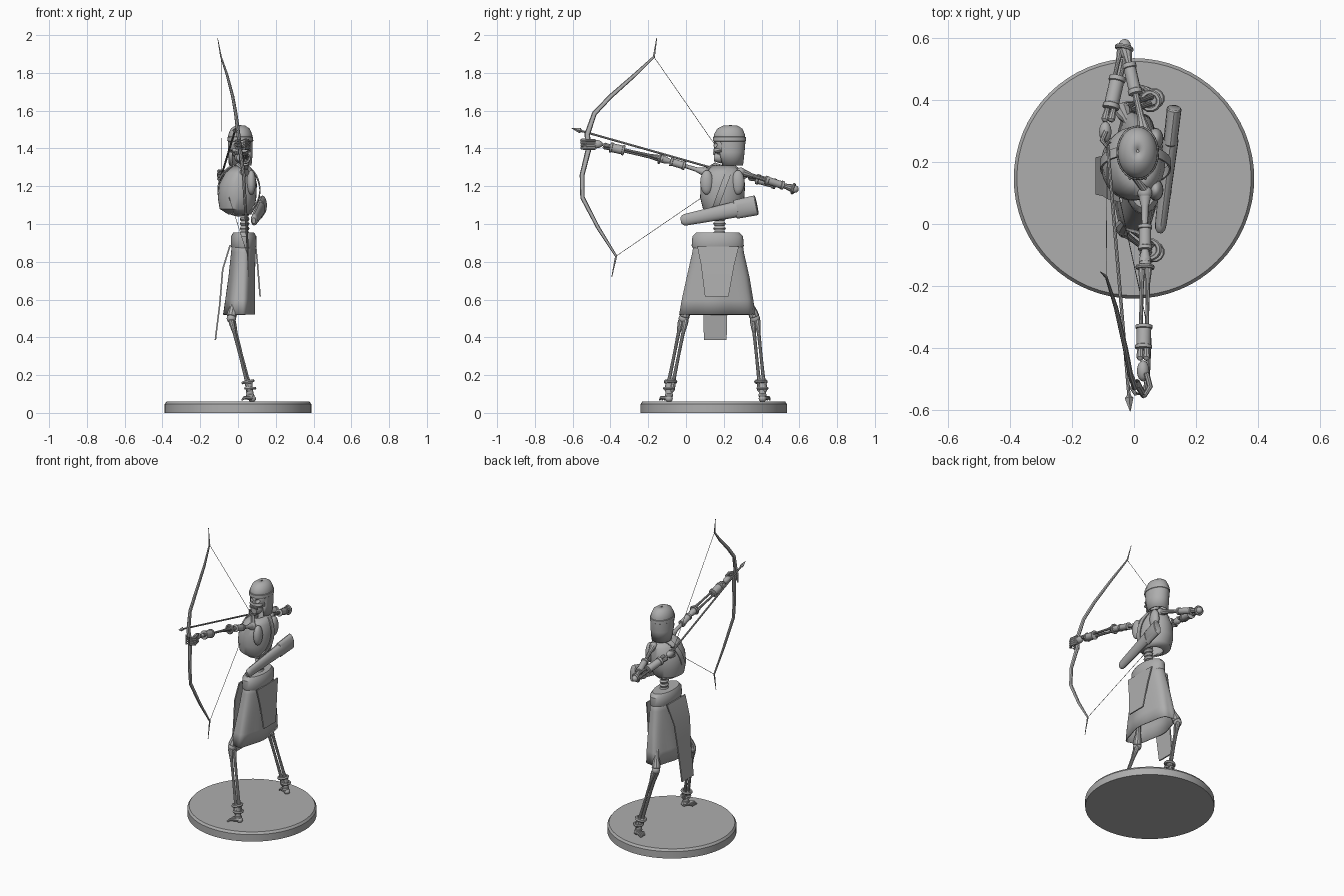
import bpy, bmesh, math
from mathutils import Vector

if "Cube" in bpy.data.objects:
    bpy.data.objects.remove(bpy.data.objects["Cube"])

grey = bpy.data.materials.new("plain_grey")
grey.use_nodes = True
grey.diffuse_color = (0.42, 0.42, 0.42, 1)
grey.node_tree.nodes["Principled BSDF"].inputs["Base Color"].default_value = (0.42, 0.42, 0.42, 1)
parts = []


def finish(name, bm):
    bmesh.ops.recalc_face_normals(bm, faces=bm.faces)
    mesh = bpy.data.meshes.new(name)
    bm.to_mesh(mesh)
    bm.free()
    mesh.materials.append(grey)
    ob = bpy.data.objects.new(name, mesh)
    bpy.context.collection.objects.link(ob)
    parts.append(ob)
    return ob


def skin(bm, rings, closed=True, caps=True):
    """Bridge rows of points with quads."""
    rows = [[bm.verts.new(p) for p in ring] for ring in rings]
    n = len(rows[0])
    for a, b in zip(rows, rows[1:]):
        for i in range(n if closed else n - 1):
            j = (i + 1) % n
            bm.faces.new((a[i], a[j], b[j], b[i]))
    if caps:
        bm.faces.new(rows[0])
        bm.faces.new(rows[-1])


def loft(name, rings, n=24, caps=True, wave=0.0, shell=0.0):
    """Stack ellipses given as (x, y, z, rx, ry); wave ripples the lower rings."""
    bm = bmesh.new()
    rows = []
    for k, (x, y, z, rx, ry) in enumerate(rings):
        row = []
        for i in range(n):
            a = math.tau * i / n
            s = 1 + wave * k / len(rings) * math.cos(6 * a + 0.6)
            row.append((x + rx * s * math.cos(a), y + ry * s * math.sin(a), z))
        rows.append(row)
    skin(bm, rows, caps=caps)
    ob = finish(name, bm)
    if shell:
        m = ob.modifiers.new("thickness", 'SOLIDIFY')
        m.thickness = shell
    return ob


def tube(name, pts, radii, n=10, squash=1.0):
    """Round bar through points with a radius at each one."""
    pts = [Vector(p) for p in pts]
    bm = bmesh.new()
    rows = []
    for i, (p, r) in enumerate(zip(pts, radii)):
        t = (pts[min(i + 1, len(pts) - 1)] - pts[max(i - 1, 0)]).normalized()
        u = t.cross(Vector((1, 0, 0))).normalized()
        v = t.cross(u)
        rows.append([p + r * (math.cos(a) * u + squash * math.sin(a) * v)
                     for a in (math.tau * k / n for k in range(n))])
    skin(bm, rows)
    return finish(name, bm)


def ball(name, p, size):
    bm = bmesh.new()
    bmesh.ops.create_uvsphere(bm, u_segments=16, v_segments=10, radius=1)
    bmesh.ops.scale(bm, vec=size, verts=bm.verts)
    bmesh.ops.translate(bm, vec=p, verts=bm.verts)
    return finish(name, bm)


def bone(name, a, b, r):
    """Shaft with knobbed ends."""
    a, b = Vector(a), Vector(b)
    steps = (0, 0.03, 0.08, 0.2, 0.5, 0.8, 0.92, 0.97, 1)
    widths = (0.8, 1.7, 1.6, 1, 0.85, 1, 1.6, 1.7, 0.8)
    return tube(name, [a.lerp(b, s) for s in steps], [r * w for w in widths])


def twin_bones(name, a, b, gap, r):
    for side, s in (("inner", -1), ("outer", 1)):
        o = Vector(gap) * s
        bone(f"{name}_{side}", Vector(a) + o, Vector(b) + o, r)


def cuff(name, a, b, lo, hi, r):
    """Sleeve around part of a limb, with raised rims."""
    a, b = Vector(a), Vector(b)
    steps = [lo + (hi - lo) * s for s in (0, 0.02, 0.15, 0.17, 0.83, 0.85, 0.98, 1)]
    widths = (0.7, 1.1, 1.1, 0.95, 0.95, 1.1, 1.1, 0.7)
    tube(name, [a.lerp(b, s) for s in steps], [r * w for w in widths], 12)


def ring(name, c, axis, r, thick):
    bm = bmesh.new()
    c, axis = Vector(c), Vector(axis).normalized()
    u = axis.orthogonal().normalized()
    v = axis.cross(u)
    rows = []
    for i in range(13):
        a = math.tau * i / 12
        d = math.cos(a) * u + math.sin(a) * v
        rows.append([c + d * (r + thick * math.cos(b)) + axis * thick * math.sin(b)
                     for b in (math.tau * k / 6 for k in range(6))])
    skin(bm, rows, caps=False)
    bmesh.ops.remove_doubles(bm, verts=bm.verts, dist=1e-5)
    finish(name, bm)


def panel(name, rows, thick=0.008):
    """Hanging cloth; rows are (x, z, y_start, y_end)."""
    bm = bmesh.new()
    skin(bm, [[(x, y0, z), (x, y1, z), (x + thick, y1, z), (x + thick, y0, z)]
              for x, z, y0, y1 in rows])
    finish(name, bm)


# Display base
loft("base", [(0, 0.147, 0, 0.388, 0.388), (0, 0.147, 0.046, 0.388, 0.388),
              (0, 0.147, 0.06, 0.378, 0.378)], n=64)

# Legs, feet and anklets
legs = {"left": ((0.03, 0.11, 0.89), (-0.035, -0.012, 0.5), (0.065, -0.09, 0.11), -1),
        "right": ((0.03, 0.23, 0.89), (-0.035, 0.365, 0.5), (0.065, 0.405, 0.11), 1)}
for side, (hip, knee, ankle, s) in legs.items():
    bone(f"{side}_thigh", hip, knee, 0.016)
    ball(f"{side}_knee", knee, (0.025, 0.027, 0.026))
    twin_bones(f"{side}_shin", knee, ankle, (0.004, 0.012, 0), 0.0095)
    a = Vector(ankle)
    ring(f"{side}_upper_anklet", a + Vector((-0.012, -s * 0.008, 0.055)), (-0.2, 0, 1), 0.028, 0.009)
    ring(f"{side}_lower_anklet", a + Vector((0, 0, 0.02)), (0, 0, 1), 0.026, 0.008)
    cuff(f"{side}_ankle_wrap", a + Vector((0, 0, -0.025)), a + Vector((-0.01, 0, 0.06)), 0, 1, 0.02)
    ball(f"{side}_heel", a + Vector((0.01, 0, -0.035)), (0.02, 0.02, 0.018))
    toe = Vector((-0.045, -0.03, -0.042)) if s < 0 else Vector((-0.045, 0.02, -0.042))
    for i in range(4):
        spread = Vector((0, (i - 1.5) * 0.013, 0))
        tube(f"{side}_toe_{i + 1}", [a + Vector((0.01, 0, -0.033)) + spread * 0.5,
             a + toe * 0.7 + spread, a + toe + spread], [0.011, 0.009, 0.004], 8)

# Skirt, belt and cloth hangings
loft("skirt", [(0.03, 0.17, 0.93, 0.06, 0.125), (0.028, 0.17, 0.85, 0.064, 0.138),
               (0.02, 0.17, 0.72, 0.069, 0.168), (0.012, 0.167, 0.6, 0.077, 0.192),
               (0.006, 0.165, 0.52, 0.082, 0.203)], n=48, caps=False, wave=0.06, shell=0.006)
loft("belt", [(0.03, 0.168, 0.865, 0.06, 0.128), (0.03, 0.168, 0.885, 0.068, 0.138),
              (0.03, 0.168, 0.935, 0.067, 0.134), (0.03, 0.168, 0.955, 0.055, 0.115)], n=32)
panel("back_cloth", [(0.09, 0.88, 0.06, 0.28), (0.1, 0.78, 0.08, 0.255), (0.113, 0.617, 0.1, 0.225)])
panel("front_cloth", [(-0.045, 0.89, 0.07, 0.26), (-0.085, 0.76, 0.08, 0.24),
                      (-0.1, 0.58, 0.09, 0.22), (-0.124, 0.385, 0.095, 0.215)])

# Spine and rib cage
for i in range(8):
    loft(f"vertebra_{i + 1}", [(0.035, 0.177, 0.94 + i * 0.025, 0.02, 0.026),
         (0.035, 0.177, 0.952 + i * 0.025, 0.026, 0.034),
         (0.035, 0.177, 0.962 + i * 0.025, 0.02, 0.026)], n=12)
loft("rib_cage", [(0.01, 0.19, 1.05, 0.06, 0.065), (-0.005, 0.19, 1.08, 0.092, 0.1),
                  (-0.005, 0.192, 1.14, 0.102, 0.117), (0.0, 0.195, 1.21, 0.1, 0.118),
                  (0.01, 0.197, 1.27, 0.078, 0.105), (0.018, 0.2, 1.31, 0.04, 0.06)],
     n=32, caps=False, shell=0.006)
for side, y in (("left", 0.11), ("right", 0.275)):
    ball(f"{side}_shoulder_blade", (0.07, y, 1.22), (0.025, 0.035, 0.065))
    tube(f"{side}_collarbone", [(-0.02, 0.2, 1.3), (0.0, (y + 0.2) / 2, 1.315), (0.035, y, 1.285)],
         [0.009, 0.011, 0.012])
tube("neck", [(0.03, 0.21, 1.27), (0.018, 0.232, 1.38)], [0.028, 0.024], 12)

# Chest strap: a tilted hoop around the torso
u, v = Vector((0.114, 0, 0)), Vector((0, 0.05, 0.135))
w = u.cross(v).normalized() * 0.016
bm = bmesh.new()
rows = []
for i in range(33):
    a = math.tau * i / 32
    d = u * math.cos(a) + v * math.sin(a)
    c = Vector((0.005, 0.19, 1.18))
    rows.append([c + d - w, c + d + w, c + d * 0.95 + w, c + d * 0.95 - w])
skin(bm, rows, caps=False)
bmesh.ops.remove_doubles(bm, verts=bm.verts, dist=1e-5)
finish("chest_strap", bm)

# Skull with hollow sockets
skull = ball("skull", (0.012, 0.222, 1.415), (0.056, 0.076, 0.075))
tube("jaw", [(0.012, 0.225, 1.365), (0.012, 0.18, 1.352), (0.012, 0.148, 1.352)], [0.03, 0.032, 0.02], 12)
for i in range(6):
    ball(f"tooth_{i + 1}", (-0.013 + i * 0.01, 0.148, 1.376), (0.005, 0.006, 0.011))
ball("cheekbones", (0.012, 0.175, 1.39), (0.046, 0.03, 0.018))
for x in (-0.01, 0.034):
    eye = ball("socket_cutter", (x, 0.147, 1.418), (0.015, 0.03, 0.014))
    eye.hide_render = True
    parts.remove(eye)
    m = skull.modifiers.new("socket", 'BOOLEAN')
    m.object = eye
    m.solver = 'EXACT'
    bpy.context.view_layer.objects.active = skull
    bpy.ops.object.modifier_apply(modifier=m.name)
    bpy.data.objects.remove(eye)

# Helmet, open at the face
helmet = loft("helmet", [(0.012, 0.238, 1.31, 0.06, 0.064), (0.012, 0.232, 1.38, 0.066, 0.078),
              (0.012, 0.23, 1.44, 0.066, 0.085), (0.012, 0.23, 1.475, 0.063, 0.082),
              (0.012, 0.232, 1.505, 0.05, 0.066), (0.012, 0.235, 1.52, 0.028, 0.04),
              (0.012, 0.235, 1.523, 0.004, 0.005)], n=32, caps=False, shell=0.005)
bm = bmesh.new()
bm.from_mesh(helmet.data)
face = [f for f in bm.faces if f.calc_center_median().z < 1.44 and f.calc_center_median().y < 0.188]
bmesh.ops.delete(bm, geom=face, context='FACES')
bm.to_mesh(helmet.data)
bm.free()
loft("helmet_band", [(0.012, 0.23, 1.438, 0.066, 0.085), (0.012, 0.23, 1.44, 0.069, 0.088),
                     (0.012, 0.23, 1.46, 0.068, 0.087), (0.012, 0.23, 1.462, 0.064, 0.083)],
     n=32, caps=False)

# Arms
arms = {"left": ((0.035, 0.1, 1.275), (0.036, -0.13, 1.345), (0.03, -0.44, 1.415), 0.1, 0.75),
        "right": ((0.035, 0.29, 1.275), (-0.03, 0.575, 1.185), (-0.085, 0.33, 1.25), 0.5, 0.7)}
for side, (shoulder, elbow, wrist, lo, mid) in arms.items():
    ball(f"{side}_shoulder", shoulder, (0.024, 0.024, 0.024))
    bone(f"{side}_upper_arm", shoulder, elbow, 0.012)
    cuff(f"{side}_upper_cuff", shoulder, elbow, 0.45, 0.8, 0.021)
    ball(f"{side}_elbow", elbow, (0.02, 0.022, 0.02))
    axis = Vector(wrist) - Vector(elbow)
    ring(f"{side}_elbow_ring", Vector(elbow) + axis * 0.03, axis, 0.025, 0.007)
    twin_bones(f"{side}_forearm", elbow, wrist, (0.01, 0, 0.005), 0.0075)
    cuff(f"{side}_bracer", elbow, wrist, mid - 0.12 if side == "left" else 0.4, mid + 0.13, 0.025)
    ball(f"{side}_palm", Vector(wrist) + axis.normalized() * 0.035, (0.02, 0.034, 0.022))
for i in range(4):
    z = 1.4 + i * 0.014
    tube(f"left_finger_{i + 1}", [(0.04, -0.48, z), (0.052, -0.525, z), (0.035, -0.553, z + 0.002),
         (0.005, -0.548, z), (-0.012, -0.525, z)], [0.009, 0.009, 0.008, 0.007, 0.005], 8)
    tube(f"right_finger_{i + 1}", [(-0.09, 0.3, z - 0.165), (-0.103, 0.27, z - 0.162),
         (-0.088, 0.25, z - 0.16), (-0.075, 0.265, z - 0.16)], [0.008, 0.008, 0.007, 0.005], 8)

# Bow, string and arrow
bow = [(-0.108, -0.155, 1.985), (-0.09, -0.17, 1.885), (-0.058, -0.27, 1.79), (-0.028, -0.4, 1.675),
       (-0.012, -0.485, 1.585), (0.002, -0.523, 1.475), (0.01, -0.515, 1.4), (0.03, -0.55, 1.26),
       (0.036, -0.548, 1.14), (0.046, -0.465, 0.98), (0.052, -0.37, 0.83), (0.055, -0.393, 0.72)]
tube("bow", bow, [0.002, 0.006, 0.01, 0.012, 0.013, 0.015, 0.015, 0.013, 0.012, 0.01, 0.006, 0.002],
     8, squash=0.7)
nock = (-0.086, 0.262, 1.262)
for name, end in (("upper_string", bow[1]), ("lower_string", bow[10])):
    tube(name, [end, nock], [0.0014, 0.0014], 6)
tip = Vector((-0.012, -0.605, 1.507))
back = Vector(nock)
tube("arrow_shaft", [tip.lerp(back, 0.04), back], [0.0055, 0.0055], 8)
tube("arrow_head", [tip, tip.lerp(back, 0.05), tip.lerp(back, 0.065)], [0.001, 0.014, 0.004], 4)

# Quiver across the back
low, high = Vector((0.085, -0.015, 1.02)), Vector((0.13, 0.375, 1.1))
tube("quiver", [low.lerp(high, s) for s in (-0.03, 0, 0.04, 0.4, 0.74)],
     [0.016, 0.028, 0.031, 0.037, 0.043], 16, squash=0.6)
tube("quiver_mouth", [low.lerp(high, s) for s in (0.7, 0.71, 0.99, 1)],
     [0.044, 0.05, 0.053, 0.046], 16, squash=0.45)

# Smooth shading with crisp edges
bpy.ops.object.select_all(action='DESELECT')
for ob in parts:
    ob.select_set(True)
bpy.context.view_layer.objects.active = parts[0]
bpy.ops.object.shade_smooth_by_angle(angle=math.radians(35))
